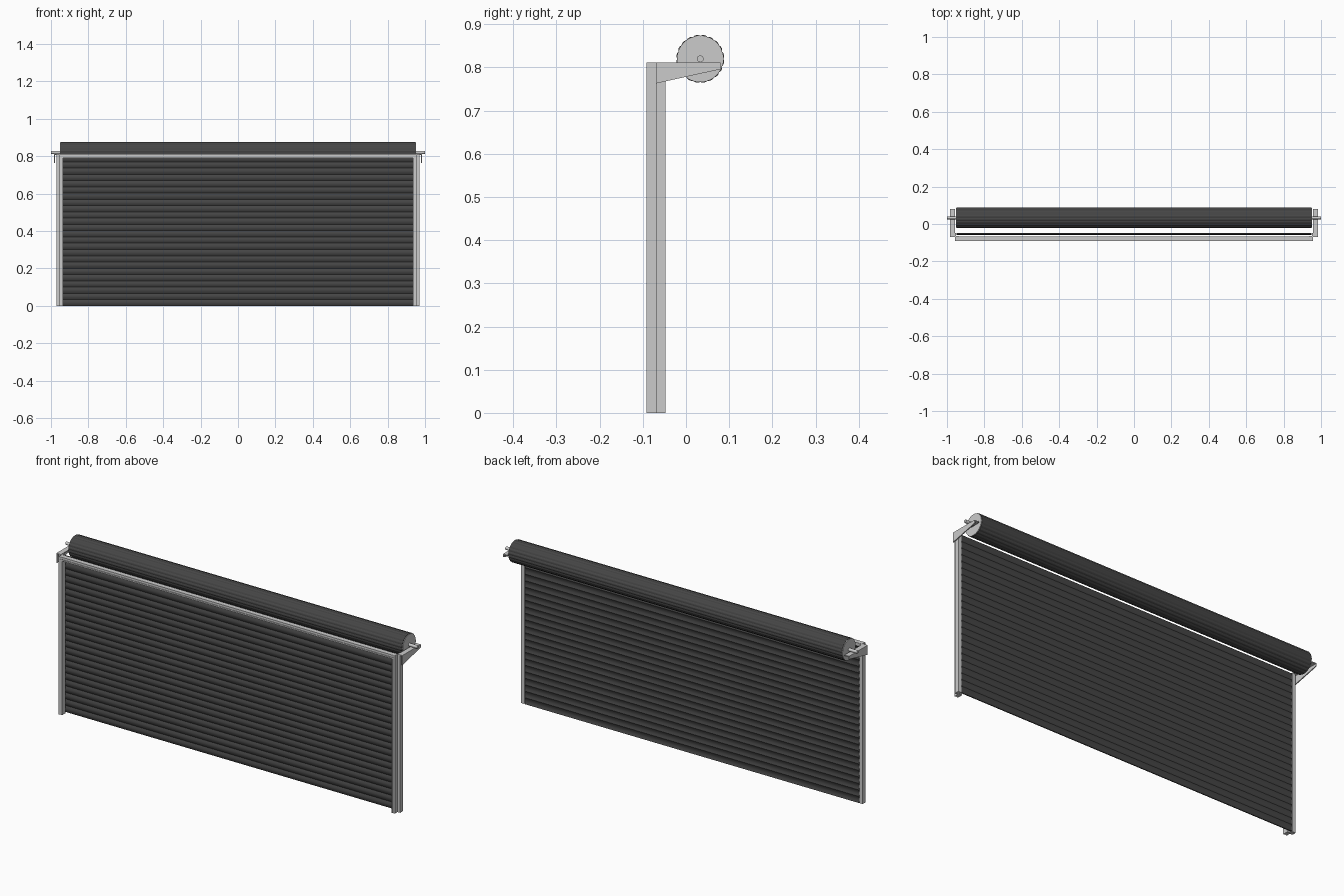
import bpy, bmesh
from math import sin, cos, pi
from mathutils import Vector

if "Cube" in bpy.data.objects:
    bpy.data.objects.remove(bpy.data.objects["Cube"])

dark = bpy.data.materials.new("dark_slats")
dark.diffuse_color = (0.06, 0.06, 0.06, 1)
dark.use_nodes = True
dark.node_tree.nodes["Principled BSDF"].inputs["Base Color"].default_value = dark.diffuse_color


def extrude(name, pts, a, b, axis="x", mat=None, mirror=False, smooth=None):
    """Closed profile swept from a to b; axis x takes (y, z) points, axis z takes (x, y)."""
    bm = bmesh.new()
    place = (lambda p, t: Vector((t, *p))) if axis == "x" else (lambda p, t: Vector((*p, t)))
    face = bm.faces.new([bm.verts.new(place(p, a)) for p in pts])
    geo = bmesh.ops.extrude_face_region(bm, geom=[face])["geom"]
    move = place((0, 0), b - a)
    bmesh.ops.translate(bm, vec=move, verts=[v for v in geo if isinstance(v, bmesh.types.BMVert)])
    bmesh.ops.recalc_face_normals(bm, faces=bm.faces)
    me = bpy.data.meshes.new(name)
    bm.to_mesh(me)
    bm.free()
    ob = bpy.data.objects.new(name, me)
    bpy.context.collection.objects.link(ob)
    if mat:
        me.materials.append(mat)
    if mirror:
        m = ob.modifiers.new("mirror", "MIRROR")
        m.use_mirror_merge = False
    if smooth:
        bpy.ops.object.select_all(action="DESELECT")
        bpy.context.view_layer.objects.active = ob
        ob.select_set(True)
        bpy.ops.object.shade_smooth_by_angle(angle=smooth)
    return ob


def circle(r, n, cy, cz):
    return [(cy + r * cos(2 * pi * i / n), cz + r * sin(2 * pi * i / n)) for i in range(n)]


CY, CZ = 0.033, 0.82

# curtain of curved interlocking slats
n, seg, top = 24, 6, 0.803
wave = [(i * top / (n * seg), sin(pi * (i % seg) / seg)) for i in range(n * seg + 1)]
curtain = [(-0.0525 - 0.0055 * s, z) for z, s in wave]
curtain += [(-0.0475 - 0.0045 * s, z) for z, s in reversed(wave)]
extrude("slat_curtain", curtain, -0.95, 0.95, mat=dark, smooth=0.45)

# rolled-up slats on the drum
lobes, k = 20, 4
roll = []
for i in range(lobes * k):
    r = 0.0535 + 0.0022 * sin(pi * (i % k) / k)
    t = 2 * pi * i / (lobes * k)
    roll.append((CY + r * cos(t), CZ + r * sin(t)))
extrude("rolled_curtain", roll, -0.948, 0.948, mat=dark, smooth=0.3)

# drum end discs and shaft
extrude("drum_end_disc", circle(0.053, 40, CY, CZ), 0.944, 0.951, mirror=True, smooth=0.6)
extrude("shaft", circle(0.008, 16, CY, CZ), -1.0, 1.0, smooth=0.6)

# side guides: front box section with groove, and stepped channel behind it
guide = [(0.936, -0.092), (0.943, -0.092), (0.943, -0.089), (0.949, -0.089), (0.949, -0.092),
         (0.956, -0.092), (0.956, -0.07), (0.971, -0.07), (0.971, -0.048), (0.953, -0.048),
         (0.953, -0.063), (0.936, -0.063)]
extrude("side_guide", guide, 0, 0.81, axis="z", mirror=True)

# lintel across the top front
lintel = [(-0.091, 0.791), (-0.091, 0.798), (-0.088, 0.798), (-0.088, 0.803), (-0.091, 0.803),
          (-0.091, 0.811), (-0.066, 0.811), (-0.066, 0.791)]
extrude("lintel", lintel, -0.955, 0.955)

# angle brackets carrying the shaft: tapered web with a flat top flange
web = [(-0.07, 0.763), (-0.07, 0.811), (0.08, 0.811), (0.08, 0.796)]
flange = [(-0.07, 0.807), (-0.07, 0.812), (0.08, 0.812), (0.08, 0.807)]
extrude("bracket_web", web, 0.979, 0.984, mirror=True)
extrude("bracket_flange", flange, 0.958, 0.984, mirror=True)
